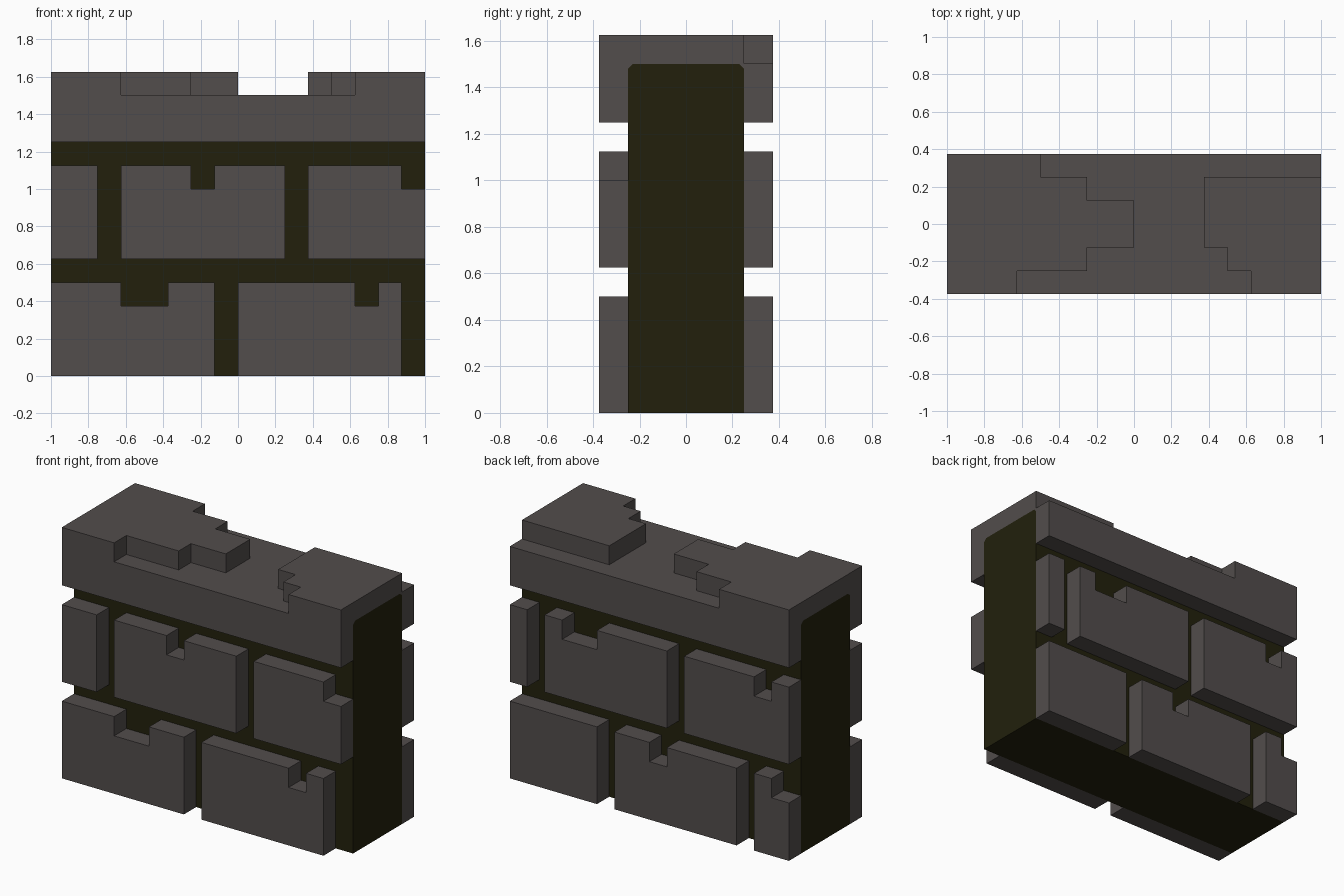
import bpy
import bmesh
from mathutils import Vector

cube = bpy.data.objects.get("Cube")
if cube:
    bpy.data.objects.remove(cube, do_unlink=True)

U = 0.125            # stone module
HALF_LENGTH = 1.0
FACE_Y = 3 * U       # outer face of the stones
CORE_Y = 2 * U       # face of the mortar core
CORE_TOP = 12 * U
CHAMFER = 0.02


def make_material(name, rgb):
    mat = bpy.data.materials.new(name)
    mat.use_nodes = True
    color = (*rgb, 1.0)
    mat.diffuse_color = color
    bsdf = next(n for n in mat.node_tree.nodes if n.type == 'BSDF_PRINCIPLED')
    bsdf.inputs["Base Color"].default_value = color
    bsdf.inputs["Roughness"].default_value = 0.9
    return mat


STONE = make_material("grey stone", (0.084, 0.074, 0.072))
MORTAR = make_material("dark mortar", (0.016, 0.0145, 0.0037))


def prism(name, outline, offset, mat):
    """Extrude a closed outline of 3D points by an offset vector."""
    bm = bmesh.new()
    face = bm.faces.new([bm.verts.new(p) for p in outline])
    extruded = bmesh.ops.extrude_face_region(bm, geom=[face], use_keep_orig=True)
    verts = [g for g in extruded["geom"] if isinstance(g, bmesh.types.BMVert)]
    bmesh.ops.translate(bm, verts=verts, vec=Vector(offset))
    bmesh.ops.recalc_face_normals(bm, faces=bm.faces)
    mesh = bpy.data.meshes.new(name)
    bm.to_mesh(mesh)
    bm.free()
    mesh.materials.append(mat)
    obj = bpy.data.objects.new(name, mesh)
    bpy.context.collection.objects.link(obj)
    return obj


def brick(name, side, z0, x0, x1, notch=None):
    """Stone four modules high, with an optional notch in its top edge."""
    z1 = z0 + 4
    pts = [(x0, z0), (x1, z0)]
    if notch:
        n0, n1 = notch
        if n1 < x1:
            pts += [(x1, z1), (n1, z1)]
        pts += [(n1, z1 - 1), (n0, z1 - 1)]
        if n0 > x0:
            pts += [(n0, z1), (x0, z1)]
    else:
        pts += [(x1, z1), (x0, z1)]
    outline = [(x * U, side * CORE_Y, z * U) for x, z in pts]
    return prism(name, outline, (0, side * (FACE_Y - CORE_Y), 0), STONE)


# Mortar core with chamfered top edges
core_top = [(CORE_Y, CORE_TOP - CHAMFER), (CORE_Y - CHAMFER, CORE_TOP),
            (-CORE_Y + CHAMFER, CORE_TOP), (-CORE_Y, CORE_TOP - CHAMFER)]
core_profile = [(-CORE_Y, 0), (CORE_Y, 0)] + core_top
prism("mortar_core", [(-HALF_LENGTH, y, z) for y, z in core_profile],
      (2 * HALF_LENGTH, 0, 0), MORTAR)

# Stone courses: (course, bottom, [(start, end, notch)]) in modules
FRONT = [("lower", 0, [(-8, -1, (-5, -3)), (0, 7, (5, 6))]),
         ("middle", 5, [(-8, -6, None), (-5, 2, (-2, -1)), (3, 8, (7, 8))])]
BACK = [("lower", 0, [(3, 8, None), (-5, 2, (-1, 0)), (-8, -6, (-8, -7))]),
        ("middle", 5, [(7, 8, None), (-1, 6, (3, 5)), (-8, -2, (-7, -6))])]
for face_name, side, courses in (("front", -1, FRONT), ("back", 1, BACK)):
    for course, z0, stones in courses:
        for i, (x0, x1, notch) in enumerate(stones, 1):
            brick(f"{face_name}_{course}_stone_{i}", side, z0, x0, x1, notch)

# Capstone: an upside-down U that fits over the core
cap_profile = [(-FACE_Y, 10 * U), (-FACE_Y, 13 * U), (FACE_Y, 13 * U),
               (FACE_Y, 10 * U), (CORE_Y, 10 * U)] + core_top + [(-CORE_Y, 10 * U)]
cap = prism("capstone", [(-HALF_LENGTH, y, z) for y, z in cap_profile],
            (2 * HALF_LENGTH, 0, 0), STONE)

# Worn channel cut across the top, stepped on both sides
channel = [(-5, -5), (-5, -2), (-2, -2), (-2, -1), (0, -1), (0, 1),
           (-2, 1), (-2, 2), (-4, 2), (-4, 5), (10, 5), (10, 2),
           (3, 2), (3, -1), (4, -1), (4, -2), (5, -2), (5, -5)]
# The floor sits a hair above the core so the cap stays closed
cutter = prism("channel_cutter",
               [(x * U, y * U, CORE_TOP + 0.002) for x, y in channel],
               (0, 0, 0.3), STONE)
cutter.hide_render = True
cut = cap.modifiers.new("worn_channel", 'BOOLEAN')
cut.operation = 'DIFFERENCE'
cut.solver = 'EXACT'
cut.object = cutter
bpy.context.view_layer.objects.active = cap
bpy.ops.object.modifier_apply(modifier=cut.name)
bpy.data.objects.remove(cutter, do_unlink=True)
